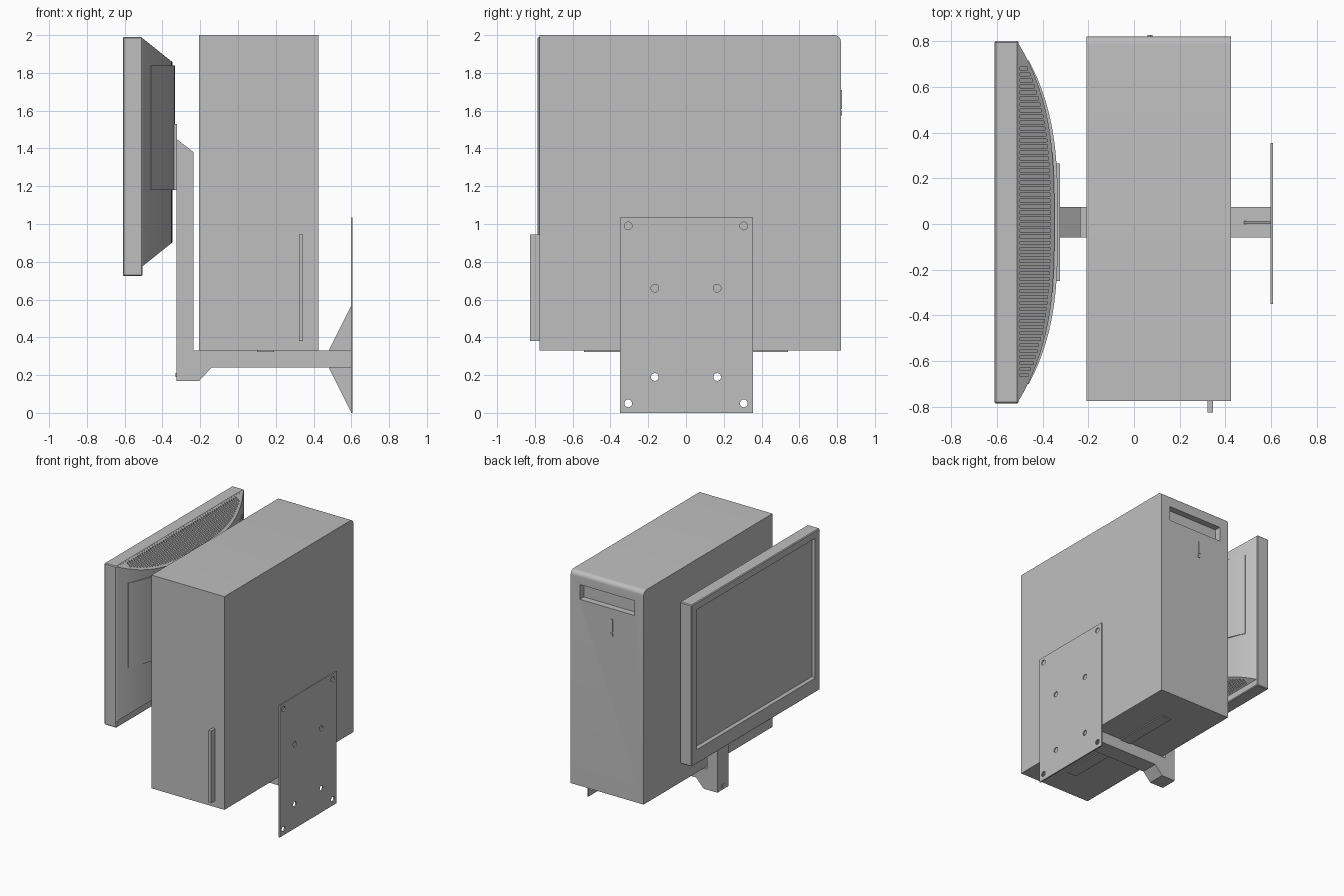
import bpy, bmesh, math
from mathutils import Vector

if "Cube" in bpy.data.objects:
    bpy.data.objects.remove(bpy.data.objects["Cube"], do_unlink=True)

grey = bpy.data.materials.new("light_grey")
grey.use_nodes = True
COLOUR = (0.52, 0.52, 0.52, 1)
grey.diffuse_color = COLOUR
bsdf = grey.node_tree.nodes["Principled BSDF"]
bsdf.inputs["Base Color"].default_value = COLOUR
bsdf.inputs["Roughness"].default_value = 0.6


def add_prism(bm, bottom, top):
    """Solid between two matching outlines."""
    a = [bm.verts.new(p) for p in bottom]
    b = [bm.verts.new(p) for p in top]
    bm.faces.new(a)
    bm.faces.new(b[::-1])
    n = len(a)
    for i in range(n):
        j = (i + 1) % n
        bm.faces.new((a[i], b[i], b[j], a[j]))


def add_box(bm, x, y, z):
    loop = [(x[0], y[0]), (x[1], y[0]), (x[1], y[1]), (x[0], y[1])]
    add_prism(bm, [(*p, z[0]) for p in loop], [(*p, z[1]) for p in loop])


def add_profile(bm, pts, y):
    """Extrude an x-z outline along y."""
    add_prism(bm, [(p[0], y[0], p[1]) for p in pts], [(p[0], y[1], p[1]) for p in pts])


def finish(name, bm, smooth=False):
    bmesh.ops.recalc_face_normals(bm, faces=bm.faces[:])
    mesh = bpy.data.meshes.new(name)
    bm.to_mesh(mesh)
    bm.free()
    mesh.materials.append(grey)
    ob = bpy.data.objects.new(name, mesh)
    bpy.context.collection.objects.link(ob)
    if smooth:
        activate(ob)
        bpy.ops.object.shade_smooth_by_angle(angle=math.radians(30))
    return ob


def activate(ob):
    bpy.ops.object.select_all(action='DESELECT')
    ob.select_set(True)
    bpy.context.view_layer.objects.active = ob


def box(name, x, y, z):
    bm = bmesh.new()
    add_box(bm, x, y, z)
    return finish(name, bm)


def profile(name, pts, y):
    bm = bmesh.new()
    add_profile(bm, pts, y)
    return finish(name, bm)


def cut(ob, cutter):
    mod = ob.modifiers.new("cut", 'BOOLEAN')
    mod.operation = 'DIFFERENCE'
    mod.solver = 'EXACT'
    mod.object = cutter
    cutter.hide_render = True
    activate(ob)
    bpy.ops.object.modifier_apply(modifier=mod.name)
    bpy.data.objects.remove(cutter, do_unlink=True)


# Case with one rounded top edge and a drive recess in the rear panel
R = 0.035
corner = [(0.82 - R + R * math.cos(t * math.pi / 16), 2 - R + R * math.sin(t * math.pi / 16))
          for t in range(9)]
side = [(-0.775, 0.33), (0.82, 0.33)] + corner + [(-0.775, 2.0)]
bm = bmesh.new()
add_prism(bm, [(-0.207, *p) for p in side], [(0.425, *p) for p in side])
case = finish("computer_case", bm)
cut(case, box("recess_cutter", (-0.13, 0.345), (0.77, 0.9), (1.79, 1.905)))
activate(case)
bpy.ops.object.shade_smooth_by_angle(angle=math.radians(30))

# Case details
box("front_handle", (0.322, 0.345), (-0.825, -0.77), (0.38, 0.945))
box("power_switch", (0.06, 0.073), (0.815, 0.826), (1.61, 1.71))
box("reset_button", (0.06, 0.08), (0.815, 0.826), (1.575, 1.6))
box("underside_rail", (0.1, 0.19), (-0.54, 0.54), (0.322, 0.335))

# Monitor frame with a recessed, sloping screen surround
YC = 0.0075
Y0, Y1, Z0, Z1 = YC - 0.7925, YC + 0.7925, 0.725, 1.99
bm = bmesh.new()
add_box(bm, (-0.61, -0.505), (Y0, Y1), (Z0, Z1))
bmesh.ops.bevel(bm, geom=bm.edges[:], offset=0.006, segments=1, affect='EDGES')
frame = finish("monitor_frame", bm)


def rect(x, m, low):
    return [(x, Y0 + m, Z0 + low), (x, Y1 - m, Z0 + low),
            (x, Y1 - m, Z1 - m), (x, Y0 + m, Z1 - m)]


bm = bmesh.new()
add_prism(bm, rect(-0.62, 0.05, 0.105), rect(-0.59, 0.072, 0.127))
cut(frame, finish("screen_cutter", bm))
box("screen", (-0.592, -0.586), (Y0 + 0.065, Y1 - 0.065), (Z0 + 0.12, Z1 - 0.065))

# Curved monitor back, with top and bottom sloping in towards the rear
HALF, X0, SLOPE = 0.785, -0.507, 0.8


def arc(y, peak):
    return peak - (peak - X0) * abs((y - YC) / HALF) ** 3


def top_z(x):
    return 1.985 - (x - X0) * SLOPE


def low_z(x):
    return 0.775 + (x - X0) * SLOPE


N = 40
ys = [YC - HALF + 2 * HALF * i / N for i in range(N + 1)]
line = [(arc(y, -0.348), y) for y in ys]
bm = bmesh.new()
add_prism(bm, [(x, y, low_z(x)) for x, y in line], [(x, y, top_z(x)) for x, y in line])
back = finish("monitor_back", bm)

# Cooling slots across both slopes
SLOTS = 52
bm = bmesh.new()
for i in range(SLOTS):
    y = -0.66 + 1.34 * i / (SLOTS - 1)
    xs, xe = -0.498, arc(y, -0.348) - 0.018
    if xe - xs < 0.015:
        continue
    for f, s in ((top_z, 1), (low_z, -1)):
        pts = [(xs, f(xs) - 0.015 * s), (xe, f(xe) - 0.015 * s),
               (xe, f(xe) + 0.03 * s), (xs, f(xs) + 0.03 * s)]
        add_profile(bm, pts, (y - 0.0065, y + 0.0065))
cut(back, finish("slot_cutter", bm))
activate(back)
bpy.ops.object.shade_smooth_by_angle(angle=math.radians(20))

# Thicker upper panel on the monitor back
line = [(arc(y, -0.333), y) for y in ys if abs(y - YC) < 0.72]
line += [(-0.49, line[-1][1]), (-0.49, line[0][1])]
bm = bmesh.new()
add_prism(bm, [(x, y, 1.18) for x, y in line], [(x, y, min(1.84, top_z(x))) for x, y in line])
finish("monitor_back_panel", bm, smooth=True)

# Bracket: mounting plate, bent arm and gussets
box("monitor_mount_plate", (-0.345, -0.324), (-0.25, 0.265), (1.18, 1.53))
profile("support_arm", [(-0.325, 0.17), (-0.205, 0.17), (-0.14, 0.24), (0.6, 0.24),
                        (0.6, 0.33), (-0.235, 0.33), (-0.235, 1.38), (-0.325, 1.45)],
        (-0.06, 0.075))
box("arm_stud", (-0.33, -0.32), (-0.012, 0.027), (0.19, 0.21))
profile("upper_gusset", [(0.48, 0.33), (0.6, 0.33), (0.6, 0.57)], (0.001, 0.014))
profile("lower_gusset", [(0.48, 0.24), (0.6, 0.0), (0.6, 0.24)], (0.001, 0.014))

# Wall plate with eight bolt holes
plate = box("wall_plate", (0.597, 0.607), (-0.35, 0.355), (0.0, 1.035))
bm = bmesh.new()
for dy, zs in ((0.306, (0.05, 0.99)), (0.165, (0.19, 0.66))):
    for y in (-dy, dy):
        for z in zs:
            ring = [(y + 0.0205 * math.cos(k * math.pi / 10), z + 0.0205 * math.sin(k * math.pi / 10))
                    for k in range(20)]
            add_prism(bm, [(0.58, *p) for p in ring], [(0.63, *p) for p in ring])
cut(plate, finish("hole_cutter", bm))
activate(plate)
bpy.ops.object.shade_smooth_by_angle(angle=math.radians(30))
